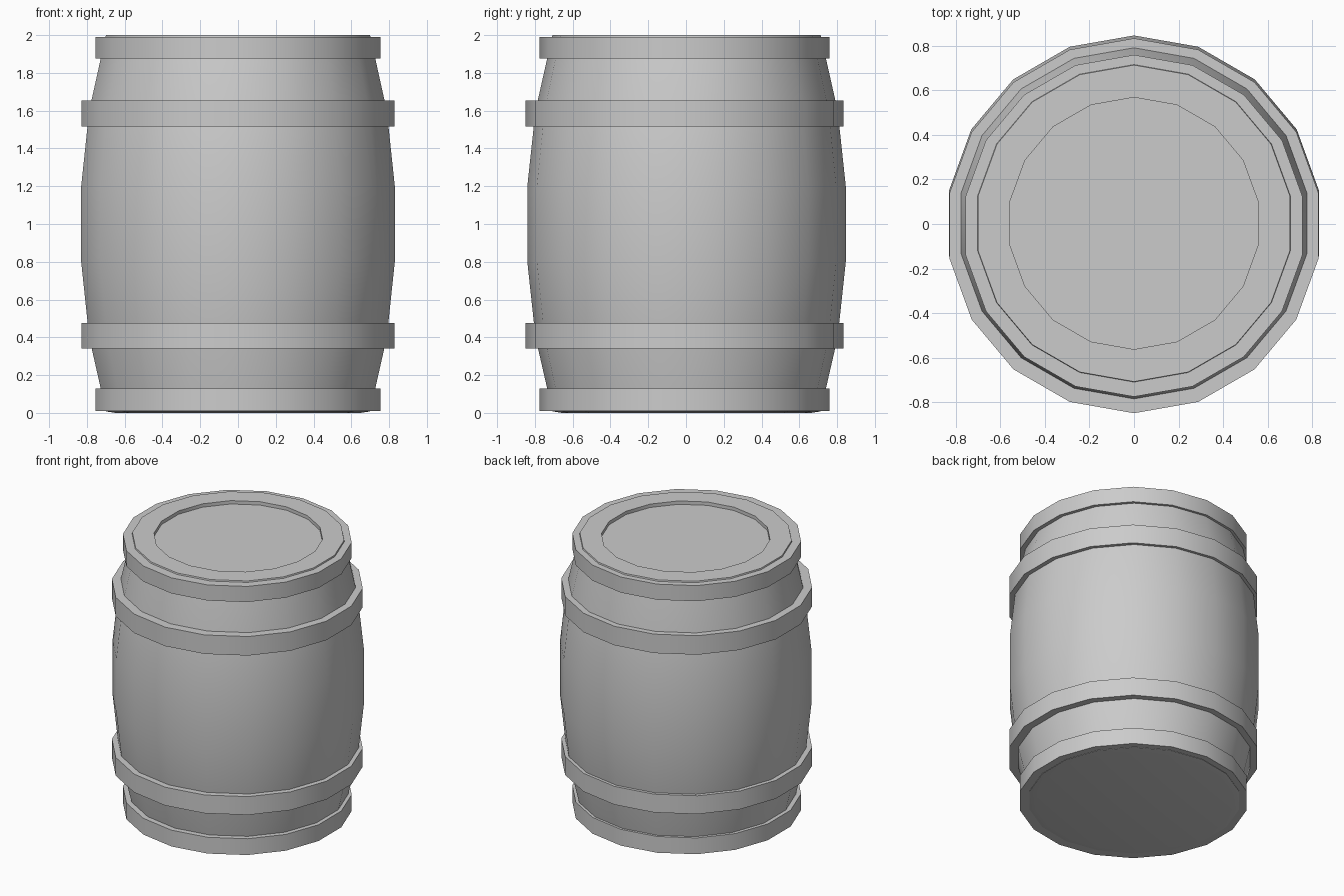
import bpy
import bmesh
from math import pi, sin, cos, radians

SIDES = 18
HOOP_Y = -0.008

if "Cube" in bpy.data.objects:
    bpy.data.objects.remove(bpy.data.objects["Cube"], do_unlink=True)

grey = bpy.data.materials.new("plain grey")
grey.use_nodes = True
grey.diffuse_color = (0.6, 0.6, 0.6, 1)
grey.node_tree.nodes["Principled BSDF"].inputs["Base Color"].default_value = (0.6, 0.6, 0.6, 1)


def lathe(name, profile, y=0.0, closed=False):
    """Spin (radius, height) points round z; open profiles get end caps."""
    bm = bmesh.new()
    rings = []
    for r, z in profile:
        angles = [pi / 2 + 2 * pi * i / SIDES for i in range(SIDES)]
        rings.append([bm.verts.new((r * cos(a), r * sin(a), z)) for a in angles])
    pairs = list(zip(rings, rings[1:]))
    if closed:
        pairs.append((rings[-1], rings[0]))
    else:
        bm.faces.new(rings[0])
        bm.faces.new(rings[-1])
    for low, high in pairs:
        for i in range(SIDES):
            j = (i + 1) % SIDES
            bm.faces.new((low[i], low[j], high[j], high[i]))
    bmesh.ops.recalc_face_normals(bm, faces=bm.faces)
    mesh = bpy.data.meshes.new(name)
    bm.to_mesh(mesh)
    bm.free()
    mesh.materials.append(grey)
    obj = bpy.data.objects.new(name, mesh)
    obj.location.y = y
    bpy.context.collection.objects.link(obj)
    bpy.ops.object.select_all(action="DESELECT")
    obj.select_set(True)
    bpy.context.view_layer.objects.active = obj
    bpy.ops.object.shade_smooth_by_angle(angle=radians(30))
    return obj


def hoop(name, inner, outer, low, high):
    """Flat metal band with a rectangular section."""
    lathe(name, [(inner, low), (outer, low), (outer, high), (inner, high)], HOOP_Y, True)


# Bulging body, with a sunken lid inside the top rim
lathe("barrel_body", [
    (0.66, 0.0), (0.71, 0.008), (0.80, 0.4), (0.843, 0.8),
    (0.843, 1.2), (0.80, 1.6), (0.71, 2.0), (0.565, 2.0), (0.565, 1.975),
], 0.003)

# Bands round the ends and the shoulders
hoop("bottom_end_hoop", 0.69, 0.767, 0.01, 0.13)
hoop("lower_hoop", 0.76, 0.841, 0.34, 0.475)
hoop("upper_hoop", 0.76, 0.841, 1.515, 1.655)
hoop("top_end_hoop", 0.69, 0.767, 1.875, 1.99)
